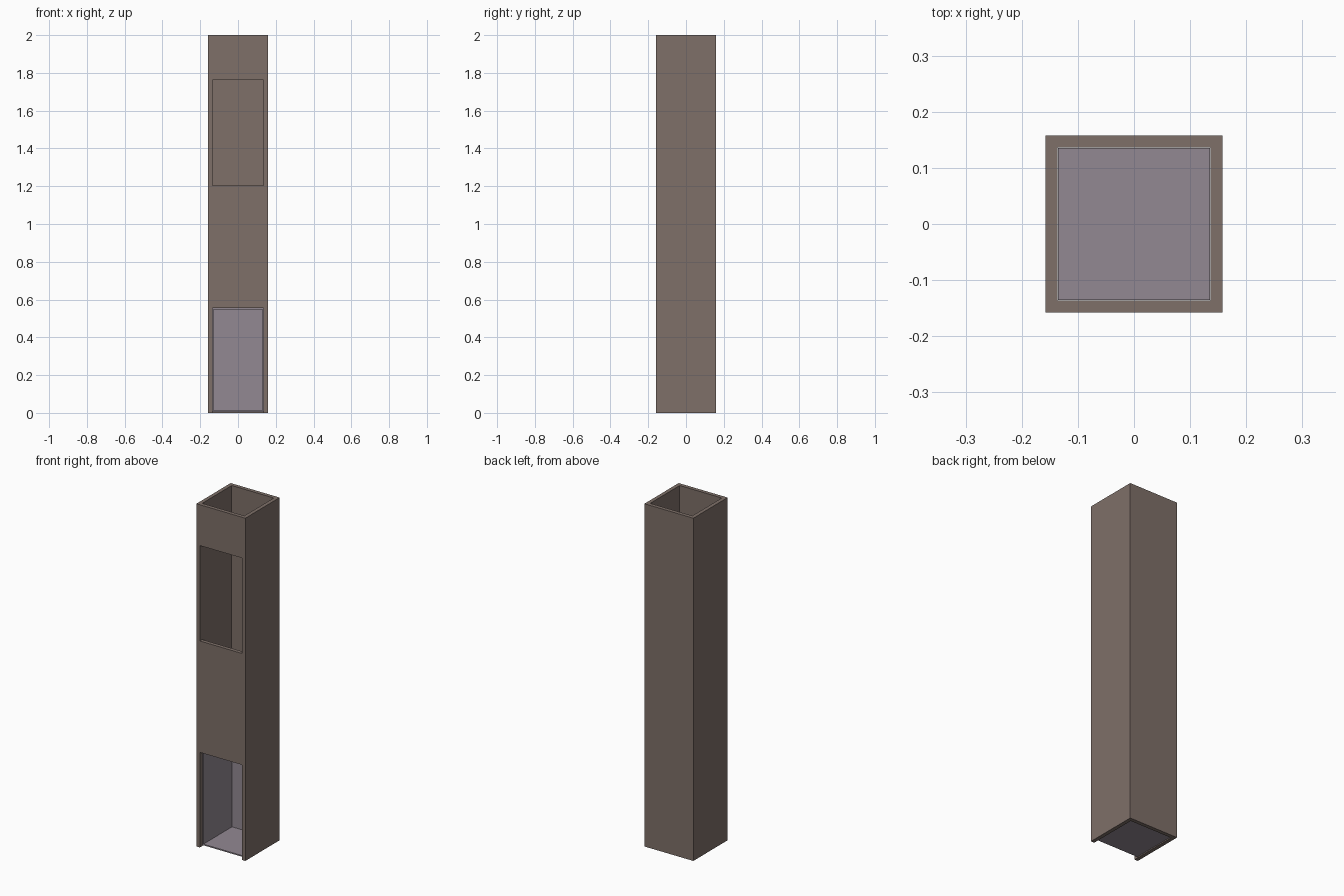
import bpy, bmesh, math

if "Cube" in bpy.data.objects:
    bpy.data.objects.remove(bpy.data.objects["Cube"])

O, I = 0.158, 0.136          # outer and inner half width of the tube
HEIGHT = 2.0


def material(name, rgb):
    m = bpy.data.materials.new(name)
    m.diffuse_color = (*rgb, 1.0)
    m.use_nodes = True
    m.node_tree.nodes["Principled BSDF"].inputs["Base Color"].default_value = m.diffuse_color
    return m


def cell_solid(name, xs, ys, zs, filled, mat):
    """Closed shell around the filled cells of an uneven 3D grid."""
    axes = (xs, ys, zs)
    bm = bmesh.new()
    size = [len(a) - 1 for a in axes]

    def is_filled(c):
        return all(0 <= c[n] < size[n] for n in range(3)) and filled(*c)

    for i in range(size[0]):
        for j in range(size[1]):
            for k in range(size[2]):
                c = (i, j, k)
                if not is_filled(c):
                    continue
                for n in range(3):
                    for side in (0, 1):
                        near = list(c)
                        near[n] += 2 * side - 1
                        if is_filled(near):
                            continue
                        u, v = (n + 1) % 3, (n + 2) % 3
                        ring = [(0, 0), (1, 0), (1, 1), (0, 1)]
                        if side == 0:
                            ring.reverse()
                        verts = []
                        for du, dv in ring:
                            p = [0.0] * 3
                            p[n] = axes[n][c[n] + side]
                            p[u] = axes[u][c[u] + du]
                            p[v] = axes[v][c[v] + dv]
                            verts.append(bm.verts.new(p))
                        bm.faces.new(verts)
    bmesh.ops.remove_doubles(bm, verts=bm.verts, dist=1e-5)
    bmesh.ops.dissolve_limit(bm, angle_limit=math.radians(1),
                             verts=bm.verts, edges=bm.edges)
    mesh = bpy.data.meshes.new(name)
    bm.to_mesh(mesh)
    bm.free()
    mesh.materials.append(mat)
    obj = bpy.data.objects.new(name, mesh)
    bpy.context.collection.objects.link(obj)
    return obj


brown = material("brown", (0.21, 0.16, 0.14))
mauve = material("mauve", (0.29, 0.25, 0.29))

# Hollow square column, open at both ends, with two openings in the front wall
cell_solid("column_shell", (-O, -I, I, O), (-O, -I, I, O),
           (0, 0.555, 1.205, 1.762, HEIGHT),
           lambda i, j, k: (i, j) != (1, 1)
           and not ((i, j) == (1, 0) and k in (0, 2)),
           brown)

# Thin box behind the lower opening, open only at the front
B, T = I - 0.0005, 0.007
cell_solid("lower_box", (-B, -B + T, B - T, B), (-B, B - T, B),
           (0.006, 0.013, 0.548, 0.555),
           lambda i, j, k: (i, j, k) != (1, 0, 1),
           mauve)
